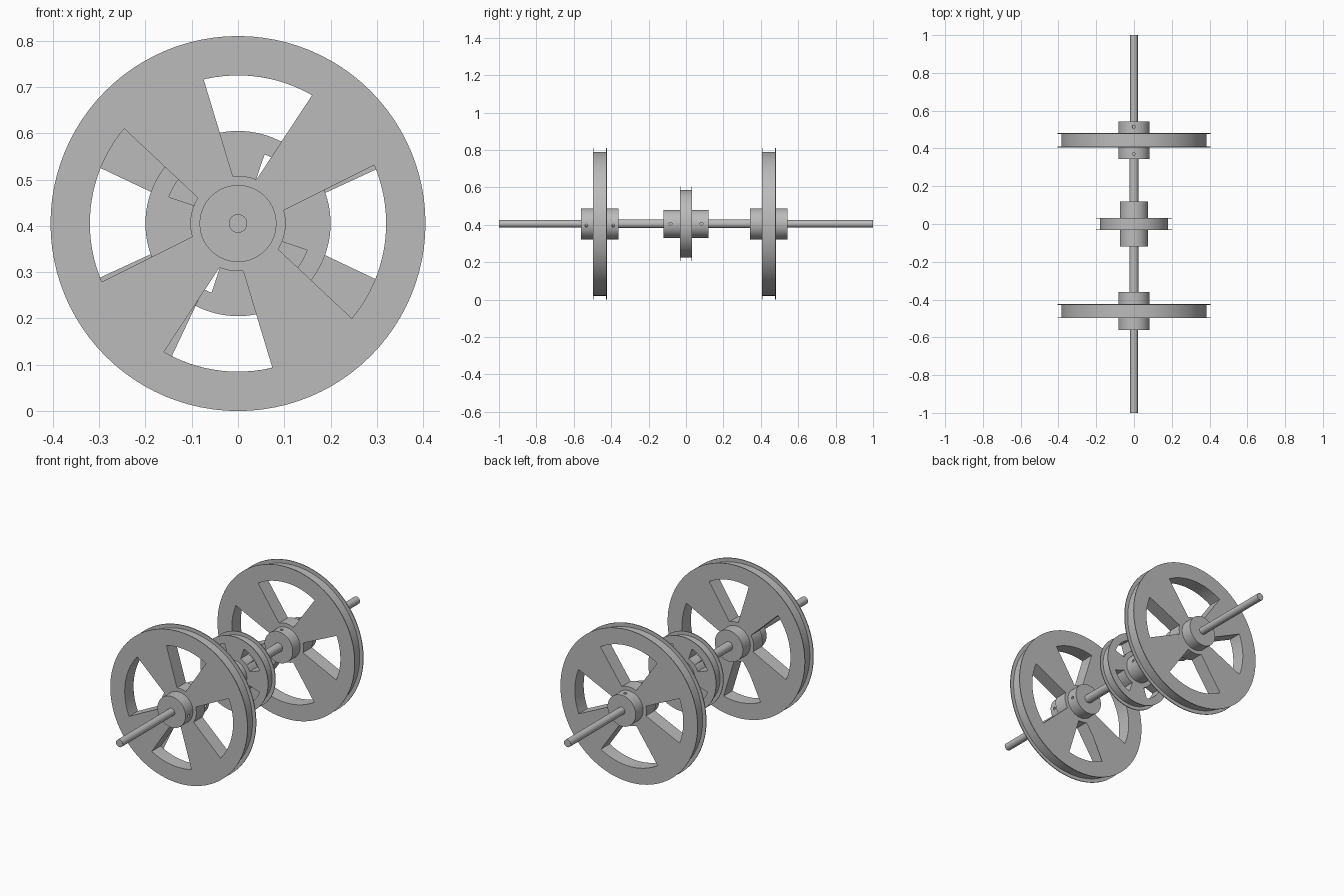
import bpy, bmesh
from math import sin, cos, pi, radians
from mathutils import Matrix

cube = bpy.data.objects.get("Cube")
if cube:
    bpy.data.objects.remove(cube, do_unlink=True)

AXIS_Z = 0.405

grey = bpy.data.materials.new("plain_grey")
grey.use_nodes = True
grey.diffuse_color = (0.5, 0.5, 0.5, 1)
grey.node_tree.nodes["Principled BSDF"].inputs["Base Color"].default_value = (0.5, 0.5, 0.5, 1)


def finish(name, bm):
    """Turn a bmesh into a named object."""
    bmesh.ops.recalc_face_normals(bm, faces=bm.faces)
    mesh = bpy.data.meshes.new(name)
    bm.to_mesh(mesh)
    bm.free()
    mesh.materials.append(grey)
    obj = bpy.data.objects.new(name, mesh)
    bpy.context.collection.objects.link(obj)
    return obj


def activate(obj):
    bpy.ops.object.select_all(action='DESELECT')
    obj.select_set(True)
    bpy.context.view_layer.objects.active = obj


def smooth(obj):
    activate(obj)
    bpy.ops.object.shade_smooth_by_angle(angle=radians(30))


def lathe(name, profile, steps):
    """Spin (radius, y) points round the axle line, with capped ends."""
    bm = bmesh.new()
    rings = []
    for r, y in profile:
        rings.append([bm.verts.new((r * cos(2 * pi * i / steps), y,
                                    AXIS_Z + r * sin(2 * pi * i / steps)))
                      for i in range(steps)])
    for a, b in zip(rings, rings[1:]):
        for i in range(steps):
            j = (i + 1) % steps
            bm.faces.new((a[i], a[j], b[j], b[i]))
    bm.faces.new(rings[0])
    bm.faces.new(rings[-1])
    return finish(name, bm)


def cut(obj, cutter):
    mod = obj.modifiers.new("cut", 'BOOLEAN')
    mod.operation = 'DIFFERENCE'
    mod.solver = 'EXACT'
    mod.object = cutter
    activate(obj)
    bpy.ops.object.modifier_apply(modifier=mod.name)
    bpy.data.objects.remove(cutter, do_unlink=True)


def window_cutter(start, end, flare, r_in, r_out, y):
    """Prism between two spokes; flare narrows its inner end."""
    n = 20
    outline = []
    for r, a, b in ((r_out, start, end), (r_in, end - flare, start + flare)):
        for i in range(n + 1):
            t = radians(a + (b - a) * i / n)
            outline.append((r * cos(t), AXIS_Z + r * sin(t)))
    bm = bmesh.new()
    front = [bm.verts.new((x, y - 0.06, z)) for x, z in outline]
    back = [bm.verts.new((x, y + 0.06, z)) for x, z in outline]
    bm.faces.new(front)
    bm.faces.new(back)
    for i in range(len(outline)):
        j = (i + 1) % len(outline)
        bm.faces.new((front[i], front[j], back[j], back[i]))
    return finish("window_cutter", bm)


def screw_cutter(angle, y, hub_r):
    """Radial drill for a set screw hole."""
    t = radians(angle)
    bm = bmesh.new()
    spot = Matrix.Translation((hub_r * cos(t), y, AXIS_Z + hub_r * sin(t)))
    turn = Matrix.Rotation(pi / 2 - t, 4, 'Y')
    bmesh.ops.create_cone(bm, cap_ends=True, segments=16, radius1=0.008,
                          radius2=0.008, depth=0.1, matrix=spot @ turn)
    return finish("screw_cutter", bm)


def pulley(name, y, radius, groove, width, lip, hub_r, hub_half, r_in, r_out,
           spokes, spread, flare, screw_angle, screw_y):
    """Grooved wheel with hub, four flared spokes and two screw holes."""
    w = width / 2
    half = [(hub_r, hub_half), (hub_r, w), (radius, w),
            (radius, w - lip), (groove, w - lip)]
    profile = [(r, y - d) for r, d in half] + [(r, y + d) for r, d in reversed(half)]
    wheel = lathe(name, profile, 96)
    for a, b in zip(spokes, spokes[1:] + [spokes[0] + 360]):
        cut(wheel, window_cutter(a + spread, b - spread, flare, r_in, r_out, y))
    for side in (-1, 1):
        cut(wheel, screw_cutter(screw_angle, y + side * screw_y, hub_r))
    smooth(wheel)


# Large wheels: the rear one is the front one turned about the axle
SPOKES = [41.6, 121.8, 221.6, 301.8]
for name, y, turn in (("front_wheel", -0.461, 0), ("rear_wheel", 0.443, 98)):
    pulley(name, y, 0.405, 0.385, 0.075, 0.004, 0.083, 0.1, 0.103, 0.32,
           [a + turn for a in SPOKES], 18.4, 7.2, turn - 7, 0.072)

# Small middle wheel
pulley("middle_wheel", 0, 0.2, 0.181, 0.065, 0.004, 0.075, 0.12, 0.1, 0.16,
       [0, 90, 180, 270], 21, 1.5, 0, 0.083)

# Axle, slightly thicker between the large wheels
smooth(lathe("axle", [(0.02, -1), (0.02, -0.45), (0.0235, -0.45),
                      (0.0235, 0.43), (0.02, 0.43), (0.02, 1)], 32))
